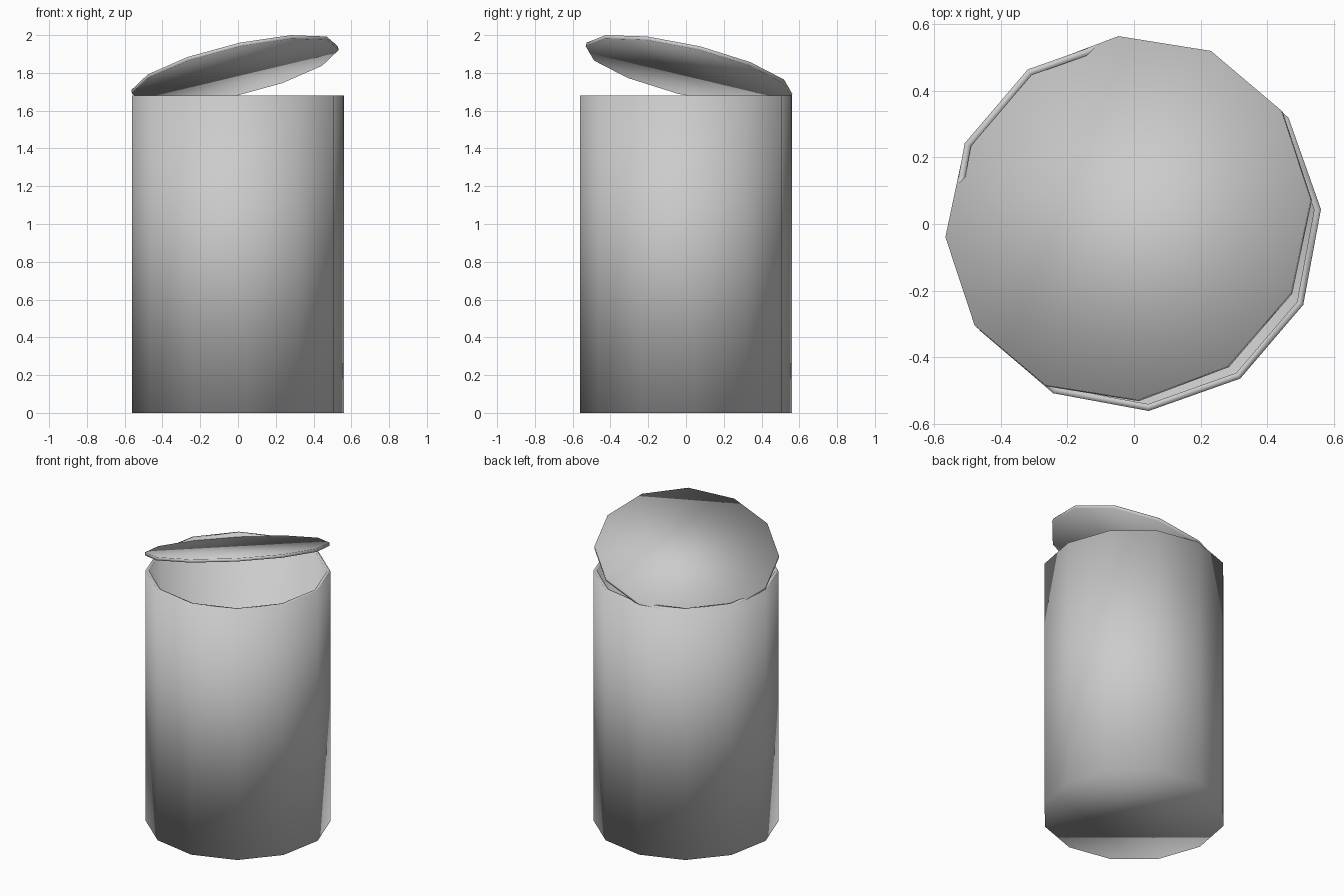
import bpy, bmesh
from math import radians
from mathutils import Matrix, Vector

cube = bpy.data.objects.get("Cube")
if cube:
    bpy.data.objects.remove(cube, do_unlink=True)

SIDES = 12
RADIUS = 0.562
TWIST = radians(4.5)      # turn of the twelve-sided outline
BODY_HEIGHT = 1.68
WALL = 0.02
LID_THICKNESS = 0.02
LID_TILT = radians(18.5)

grey = bpy.data.materials.new("light_grey")
grey.use_nodes = True
colour = (0.6, 0.6, 0.6, 1)
grey.diffuse_color = colour
grey.node_tree.nodes["Principled BSDF"].inputs["Base Color"].default_value = colour


def prism(name, height, matrix, open_top=False):
    """Twelve-sided smooth cylinder centred on its matrix."""
    bm = bmesh.new()
    bmesh.ops.create_cone(bm, cap_ends=True, segments=SIDES, radius1=RADIUS,
                          radius2=RADIUS, depth=height)
    if open_top:
        top = [f for f in bm.faces if f.normal.z > 0.9]
        bmesh.ops.delete(bm, geom=top, context='FACES_ONLY')
    bm.transform(matrix @ Matrix.Rotation(TWIST, 4, 'Z'))
    for f in bm.faces:
        f.smooth = True
    mesh = bpy.data.meshes.new(name)
    bm.to_mesh(mesh)
    bm.free()
    mesh.materials.append(grey)
    obj = bpy.data.objects.new(name, mesh)
    bpy.context.collection.objects.link(obj)
    return obj


# Hollow container with a thin wall and floor
body = prism("container_body", BODY_HEIGHT,
             Matrix.Translation((0, 0, BODY_HEIGHT / 2)), open_top=True)
shell = body.modifiers.new("wall", 'SOLIDIFY')
shell.thickness = WALL
shell.offset = -1
shell.use_even_offset = True

# Thin lid, propped open towards the front and +x corner
tilt = Matrix.Rotation(-LID_TILT, 4, Vector((1, 1, 0)))
prism("tilted_lid", LID_THICKNESS, Matrix.Translation((-0.016, 0.016, 1.815)) @ tilt)
